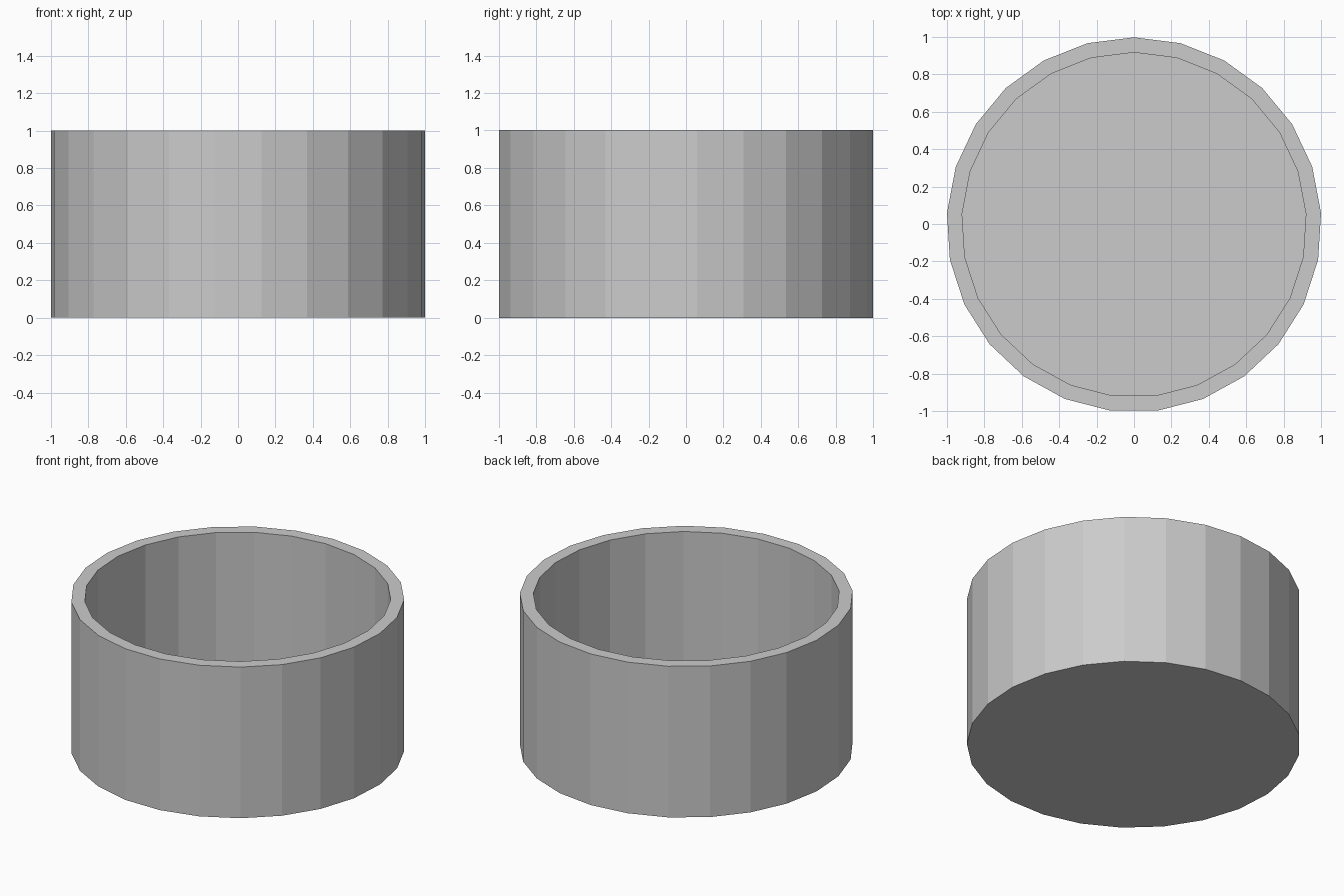
import bpy, bmesh
from math import sin, cos, tau

if "Cube" in bpy.data.objects:
    bpy.data.objects.remove(bpy.data.objects["Cube"])

SIDES = 25
R_OUT, R_IN = 1.002, 0.921
HEIGHT, FLOOR = 1.002, 0.08
Y_SHIFT = -0.004  # centres the odd-sided outline

bm = bmesh.new()


def ring(radius, z):
    return [bm.verts.new((radius * sin(tau * i / SIDES),
                          radius * cos(tau * i / SIDES) + Y_SHIFT, z))
            for i in range(SIDES)]


# Profile rings: outer base, outer rim, inner rim, inner floor
rings = [ring(r, z) for r, z in ((R_OUT, 0), (R_OUT, HEIGHT),
                                 (R_IN, HEIGHT), (R_IN, FLOOR))]
for a, b in zip(rings, rings[1:]):
    for i in range(SIDES):
        j = (i + 1) % SIDES
        bm.faces.new((a[i], a[j], b[j], b[i]))

# Underside and inside floor
bm.faces.new(rings[0])
bm.faces.new(rings[-1])
bmesh.ops.recalc_face_normals(bm, faces=bm.faces)

mesh = bpy.data.meshes.new("round_open_container")
bm.to_mesh(mesh)
bm.free()
obj = bpy.data.objects.new("round_open_container", mesh)
bpy.context.collection.objects.link(obj)
